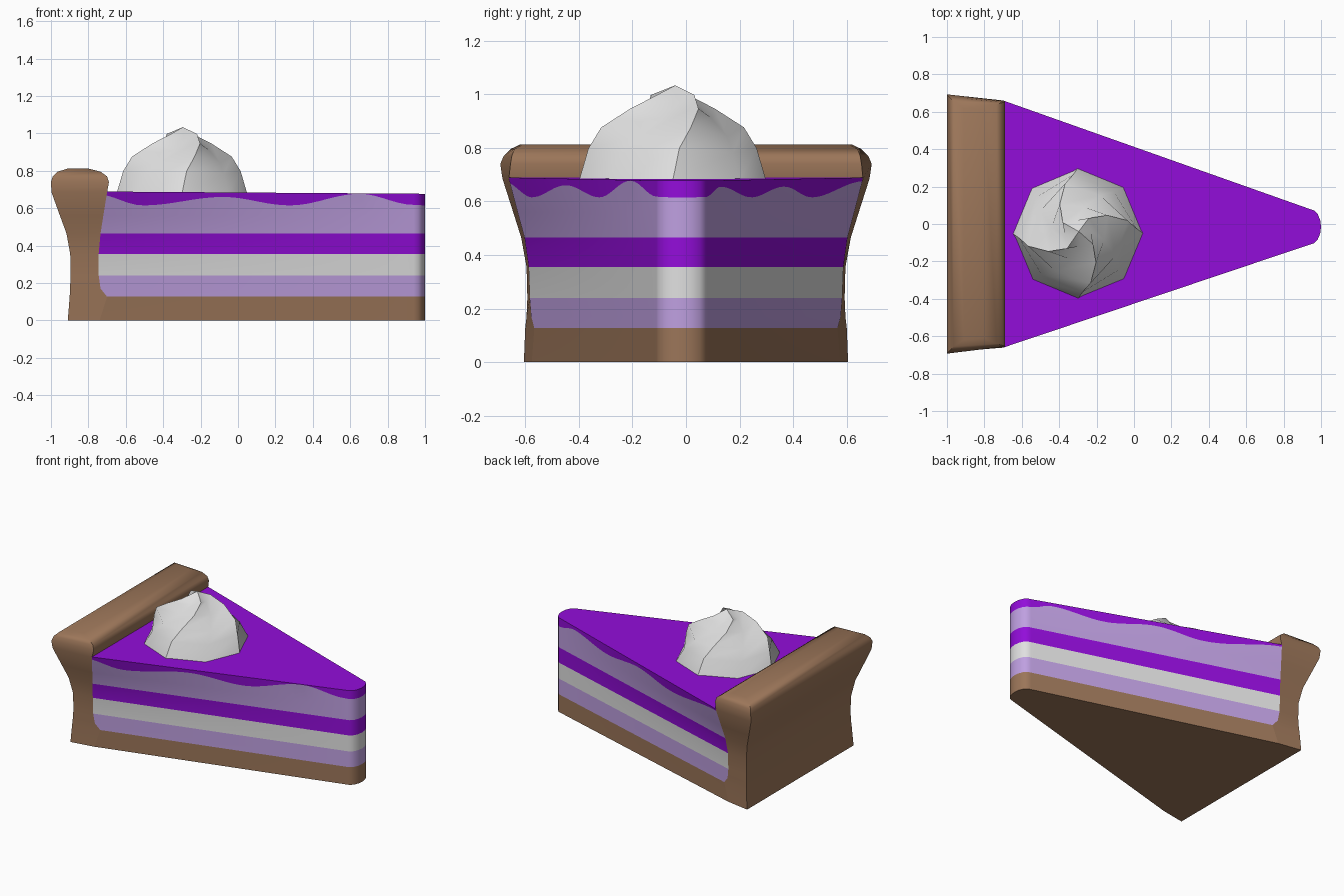
import bpy, bmesh, math

if "Cube" in bpy.data.objects:
    bpy.data.objects.remove(bpy.data.objects["Cube"])


def material(name, rgb):
    m = bpy.data.materials.new(name)
    m.diffuse_color = (*rgb, 1)
    m.use_nodes = True
    m.node_tree.nodes["Principled BSDF"].inputs["Base Color"].default_value = m.diffuse_color
    return m


CRUST = material("crust brown", (0.33, 0.18, 0.10))
LAVENDER = material("lavender", (0.52, 0.35, 0.75))
WHITE = material("cream white", (0.75, 0.75, 0.75))
PURPLE = material("purple", (0.29, 0.004, 0.70))


def interp(table, v):
    """Linear lookup in a list of (key, value)."""
    for (a, p), (b, q) in zip(table, table[1:]):
        if v <= b:
            return p + (q - p) * max(0, (v - a) / (b - a))
    return table[-1][1]


def wave(table, x):
    """Cosine-eased lookup, for the scalloped icing edge."""
    for (a, p), (b, q) in zip(table, table[1:]):
        if x <= b:
            t = max(0, (x - a) / (b - a))
            return p + (q - p) * (1 - math.cos(math.pi * t)) / 2
    return table[-1][1]


def finish(name, bm, mats, angle):
    bmesh.ops.recalc_face_normals(bm, faces=bm.faces)
    me = bpy.data.meshes.new(name)
    bm.to_mesh(me)
    bm.free()
    for m in mats:
        me.materials.append(m)
    ob = bpy.data.objects.new(name, me)
    bpy.context.collection.objects.link(ob)
    bpy.ops.object.select_all(action='DESELECT')
    ob.select_set(True)
    bpy.context.view_layer.objects.active = ob
    bpy.ops.object.shade_smooth_by_angle(angle=math.radians(angle))
    return ob


# Shared shape: where the filling meets the crust, and how the wedge widens
INNER = [(0, -.74), (.127, -.70), (.17, -.735), (.24, -.745), (.355, -.745),
         (.465, -.735), (.56, -.72), (.685, -.70)]
SLOPE = [(0, .286), (.127, .287), (.355, .292), (.465, .303), (.685, .345)]


def edge_y(x, z, side):
    half = .095 + interp(SLOPE, z) * (.94 - x)
    return side * half - .015 * (x + .74) / 1.68


# Layered slice: one column of points per outline step, materials by layer
FRONT = [(-.76, .675), (-.5, .615), (-.08, .66), (.28, .615), (.65, .677), (.94, .618), (1, .615)]
BACK = [(-.72, .675), (-.2, .615), (.12, .655), (.46, .615), (.8, .655), (.95, .617), (1, .615)]
LEVELS = [0, .127, .17, .24, .355, .465, .56, 'wave', 'top']
LAYER_MAT = [0, 1, 1, 2, 3, 1, 1, 3]
N, TIP = 40, 8


def outline_xy(i, z):
    back = interp(INNER, z)
    if i <= N:
        x = back + (.94 - back) * i / N
        return x, edge_y(x, z, 1)
    if i >= N + TIP:
        x = back + (.94 - back) * (2 * N + TIP - i) / N
        return x, edge_y(x, z, -1)
    a = math.pi * (.5 - (i - N) / TIP)
    return .94 + .06 * math.cos(a), .095 * math.sin(a) - .015


bm = bmesh.new()
columns = []
for i in range(2 * N + TIP + 1):
    col = []
    for lv in LEVELS:
        z = .66 if lv == 'wave' else .685 if lv == 'top' else lv
        x, y = outline_xy(i, z)
        if lv == 'wave':
            z = wave(BACK if i < N + TIP / 2 else FRONT, x)
            x, y = outline_xy(i, z)
        elif lv == 'top':
            z = .684 - .007 * x
        col.append(bm.verts.new((x, y, z)))
    columns.append(col)
for a, b in zip(columns, columns[1:]):
    for k, mi in enumerate(LAYER_MAT):
        bm.faces.new((a[k], b[k], b[k + 1], a[k + 1])).material_index = mi
bm.faces.new([c[-1] for c in columns]).material_index = 3
bm.faces.new([c[0] for c in columns]).material_index = 0
finish("layered_slice", bm, [CRUST, LAVENDER, WHITE, PURPLE], 40)

# Crust wall: z, outer x, outer half width, then inner x and half width at the rim
ROWS = [(0, -.91, .605), (.127, -.90, .60), (.17, -.898, .595), (.24, -.895, .592),
        (.355, -.897, .595), (.465, -.917, .615), (.56, -.952, .645), (.685, -.997, .685),
        (.74, -1, .693, -.69, .655), (.77, -.99, .68, -.70, .65),
        (.795, -.965, .655, -.735, .64), (.812, -.91, .62, -.80, .61)]
bm = bmesh.new()
rings = []
for r in ROWS:
    z, xo, wo = r[:3]
    if len(r) == 3:
        xi = interp(INNER, z)
        yp, yn = edge_y(xi, z, 1), edge_y(xi, z, -1)
    else:
        xi, yp, yn = r[3], r[4], -r[4]
    rings.append([bm.verts.new(p) for p in
                  ((xo, wo, z), (xo, -wo, z), (xi, yn, z), (xi, yp, z))])
for k, (a, b) in enumerate(zip(rings, rings[1:])):
    for j in range(4):
        if j == 2 and k < 7:
            continue  # hidden against the filling
        n = (j + 1) % 4
        bm.faces.new((a[j], a[n], b[n], b[j]))
bm.faces.new(rings[0])
bm.faces.new(rings[-1])
finish("crust_wall", bm, [CRUST], 40)

# Whipped cream dollop: twisted eight-sided rings rising to a peak
bm = bmesh.new()
rings = []
SIDES = 8
for k, (r, z, twist, lump) in enumerate([(.35, .675, 0, 0), (.305, .79, .08, .01),
                                         (.255, .86, .25, .02), (.165, .93, .55, .02),
                                         (.085, .985, .95, .015)]):
    ring = []
    for j in range(SIDES):
        a = math.tau * j / SIDES + twist
        rr = r + lump * (-1) ** j
        ring.append(bm.verts.new((-.3 + rr * math.cos(a), -.05 + rr * math.sin(a),
                                  z + lump * .8 * (-1) ** j)))
    rings.append(ring)
peak = bm.verts.new((-.295, -.04, 1.033))
for a, b in zip(rings, rings[1:]):
    for j in range(SIDES):
        n = (j + 1) % SIDES
        bm.faces.new((a[j], a[n], b[n], b[j]))
for j in range(SIDES):
    bm.faces.new((rings[-1][j], rings[-1][(j + 1) % SIDES], peak))
bm.faces.new(rings[0])
finish("whipped_cream", bm, [WHITE], 45)
